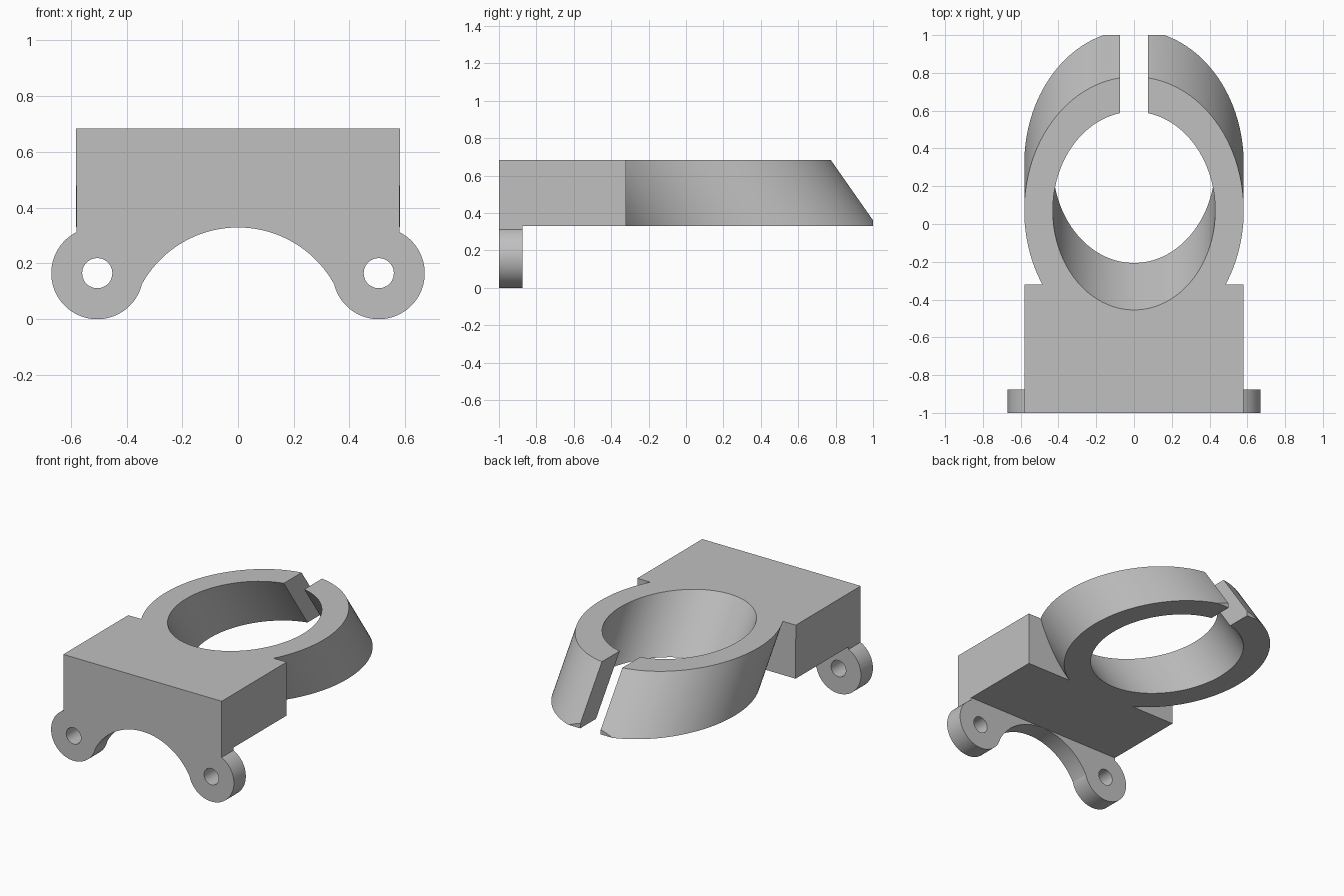
import bpy, bmesh
from math import cos, sin, radians, tan, pi
from mathutils import Vector

if "Cube" in bpy.data.objects:
    bpy.data.objects.remove(bpy.data.objects["Cube"], do_unlink=True)

BOTTOM, TOP = 0.33, 0.685      # height range of the clamp and block
HALF_W = 0.581                 # half width of block and ring
LEAN = tan(radians(35))        # backward lean of the ring, per unit down
LUG_X, LUG_R = 0.505, 0.165

grey = bpy.data.materials.new("plain grey")
grey.use_nodes = True
COLOUR = (0.53, 0.53, 0.53, 1)
grey.diffuse_color = COLOUR
grey.node_tree.nodes["Principled BSDF"].inputs["Base Color"].default_value = COLOUR


def prism(name, points, sweep):
    """Solid made by sweeping a flat outline along a vector."""
    bm = bmesh.new()
    face = bm.faces.new([bm.verts.new(p) for p in points])
    swept = bmesh.ops.extrude_face_region(bm, geom=[face])["geom"]
    bmesh.ops.translate(bm, vec=Vector(sweep),
                        verts=[g for g in swept if isinstance(g, bmesh.types.BMVert)])
    bmesh.ops.recalc_face_normals(bm, faces=bm.faces)
    mesh = bpy.data.meshes.new(name)
    bm.to_mesh(mesh)
    bm.free()
    mesh.materials.append(grey)
    obj = bpy.data.objects.new(name, mesh)
    bpy.context.collection.objects.link(obj)
    return obj


def box(name, x, y, z):
    base = [(x[0], y[0], z[0]), (x[1], y[0], z[0]), (x[1], y[1], z[0]), (x[0], y[1], z[0])]
    return prism(name, base, (0, 0, z[1] - z[0]))


def arc(cx, cz, r, start, end, n):
    angles = [radians(start + (end - start) * i / n) for i in range(n + 1)]
    return [(cx + r * cos(a), cz + r * sin(a)) for a in angles]


def leaning_tube(name, radius, low, high):
    """Round bar leaning backward, cut level at both ends."""
    def centre(z):
        return 0.07 + (TOP - z) * LEAN
    ring = [2 * pi * i / 128 for i in range(128)]
    pts = [(radius * cos(a), centre(low) + radius / cos(radians(35)) * sin(a), low) for a in ring]
    return prism(name, pts, (0, centre(high) - centre(low), high - low))


def combine(target, tool, operation):
    mod = target.modifiers.new(operation.lower(), "BOOLEAN")
    mod.operation, mod.solver, mod.object = operation, "EXACT", tool
    bpy.context.view_layer.objects.active = target
    bpy.ops.object.modifier_apply(modifier=mod.name)
    bpy.data.objects.remove(tool, do_unlink=True)


# Block with two round lugs and an arched underside
half = arc(0, -0.065, 0.394, 90, 28.8, 32) + arc(LUG_X, LUG_R, LUG_R, 194, 423, 56)
half += [(HALF_W, 0.8)]
outline = half + [(-x, z) for x, z in reversed(half[1:])]
bracket = prism("clamp_bracket", [(x, -1, z) for x, z in outline], (0, 0.68, 0))

# Leaning clamp ring joined to the block
combine(bracket, leaning_tube("ring", HALF_W, 0.2, 0.8), "UNION")

# Bore, split, level trims, and thinning of the lug plate
cutters = [
    leaning_tube("bore", 0.43, 0.1, 0.9),
    box("split", (-0.075, 0.075), (0.3, 1.5), (0, 1)),
    box("top_trim", (-1, 1), (-1.5, 1.5), (TOP, 1.2)),
    box("under_trim", (-1, 1), (-0.875, 1.5), (-0.5, BOTTOM)),
    box("back_trim", (-1, 1), (1, 1.5), (0, 1)),
]
for side in (-1, 1):
    hole = arc(side * LUG_X, LUG_R, 0.054, 0, 352.5, 47)
    cutters.append(prism("lug_hole", [(x, -1.1, z) for x, z in hole], (0, 0.4, 0)))
for cutter in cutters:
    combine(bracket, cutter, "DIFFERENCE")

bpy.ops.object.select_all(action="DESELECT")
bracket.select_set(True)
bpy.context.view_layer.objects.active = bracket
bpy.ops.object.shade_smooth_by_angle(angle=radians(25))
